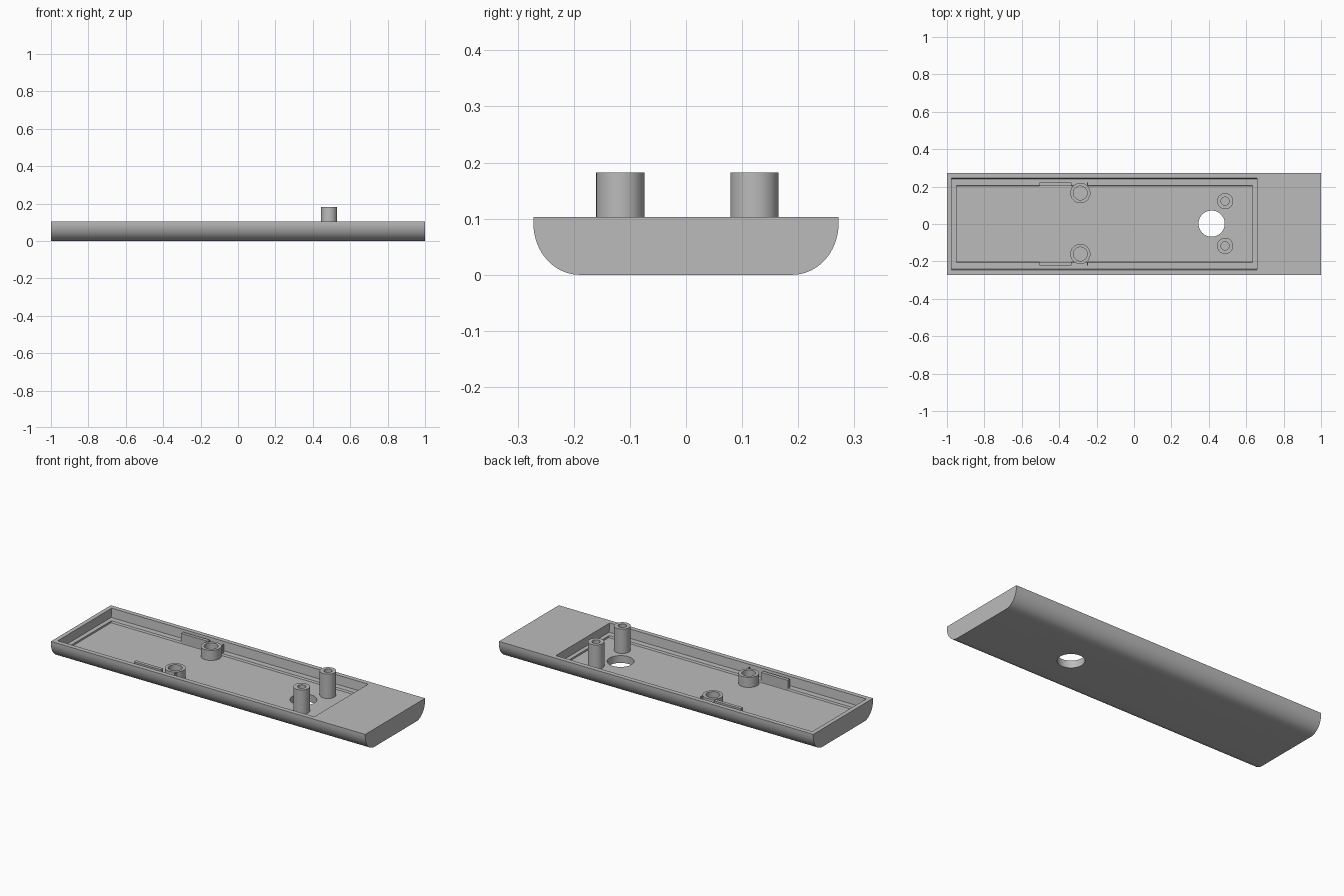
import bpy, bmesh, math

if "Cube" in bpy.data.objects:
    bpy.data.objects.remove(bpy.data.objects["Cube"])

gray = bpy.data.materials.new("plain_gray")
gray.use_nodes = True
COLOR = (0.5, 0.5, 0.5, 1)
gray.diffuse_color = COLOR
gray.node_tree.nodes["Principled BSDF"].inputs["Base Color"].default_value = COLOR

TOP, FLOOR, LEDGE = 0.103, 0.042, 0.052


def finish(name, bm):
    bmesh.ops.recalc_face_normals(bm, faces=bm.faces)
    mesh = bpy.data.meshes.new(name)
    bm.to_mesh(mesh)
    bm.free()
    mesh.materials.append(gray)
    ob = bpy.data.objects.new(name, mesh)
    bpy.context.collection.objects.link(ob)
    return ob


def extrude_x(name, half, x0, x1):
    """Mirror a half profile of (y, z) points and extrude it along x."""
    ring = half + [(-y, z) for y, z in reversed(half)]
    bm = bmesh.new()
    face = bm.faces.new([bm.verts.new((x0, y, z)) for y, z in ring])
    out = bmesh.ops.extrude_face_region(bm, geom=[face])
    moved = [v for v in out["geom"] if isinstance(v, bmesh.types.BMVert)]
    bmesh.ops.translate(bm, verts=moved, vec=(x1 - x0, 0, 0))
    return finish(name, bm)


def box(name, x0, x1, y0, y1, z0, z1):
    bm = bmesh.new()
    bmesh.ops.create_cube(bm, size=1)
    for v in bm.verts:
        v.co = (x1 if v.co.x > 0 else x0, y1 if v.co.y > 0 else y0,
                z1 if v.co.z > 0 else z0)
    return finish(name, bm)


def tube(name, x, y, outer, inner, z0, z1, n=48):
    """Hollow round post, built by spinning a rectangular section."""
    bm = bmesh.new()
    section = [(inner, z0), (outer, z0), (outer, z1), (inner, z1)]
    rings = [[bm.verts.new((x + r * math.cos(2 * math.pi * i / n),
                            y + r * math.sin(2 * math.pi * i / n), z))
              for r, z in section] for i in range(n)]
    for i in range(n):
        a, b = rings[i], rings[(i + 1) % n]
        for j in range(4):
            k = (j + 1) % 4
            bm.faces.new((a[j], b[j], b[k], a[k]))
    smooth(finish(name, bm))


def smooth(ob):
    bpy.ops.object.select_all(action="DESELECT")
    ob.select_set(True)
    bpy.context.view_layer.objects.active = ob
    bpy.ops.object.shade_smooth_by_angle(angle=math.radians(30))


def cut(ob, cutter):
    mod = ob.modifiers.new("cut", "BOOLEAN")
    mod.operation, mod.solver, mod.object = "DIFFERENCE", "EXACT", cutter
    bpy.ops.object.select_all(action="DESELECT")
    bpy.context.view_layer.objects.active = ob
    ob.select_set(True)
    bpy.ops.object.modifier_apply(modifier=mod.name)
    bpy.data.objects.remove(cutter)


# Tray body with rounded lower edges
arc = [(0.19 + 0.082 * math.sin(t), 0.092 - 0.092 * math.cos(t))
       for t in (math.pi / 2 * i / 16 for i in range(17))]
tray = extrude_x("tray_body", arc + [(0.272, TOP)], -1, 1)

# Recess with a narrow ledge around a lower floor
cut(tray, extrude_x("recess_cutter", [(0.24, LEDGE), (0.247, 0.12)], -0.975, 0.657))
cut(tray, extrude_x("floor_cutter", [(0.203, FLOOR), (0.21, 0.06)], -0.95, 0.633))

# Round opening through the floor
bm = bmesh.new()
bmesh.ops.create_cone(bm, cap_ends=True, segments=64, radius1=0.07, radius2=0.07, depth=0.4)
bmesh.ops.translate(bm, verts=bm.verts, vec=(0.415, 0.002, 0))
cut(tray, finish("hole_cutter", bm))
smooth(tray)

# Tall posts, short bosses and their side ribs
for side, s in (("left", 1), ("right", -1)):
    tube("tall_post_" + side, 0.487, 0.0025 + s * 0.1195, 0.043, 0.022, 0.035, 0.182)
    tube("short_boss_" + side, -0.287, 0.0025 + s * 0.163, 0.054, 0.037, 0.035, 0.1)
    y0, y1 = sorted((s * 0.204, s * 0.223))
    box("side_rib_" + side + "_long", -0.505, -0.335, y0, y1, 0.035, 0.1)
    box("side_rib_" + side + "_short", -0.25, -0.245, y0, y1, 0.035, 0.1)
